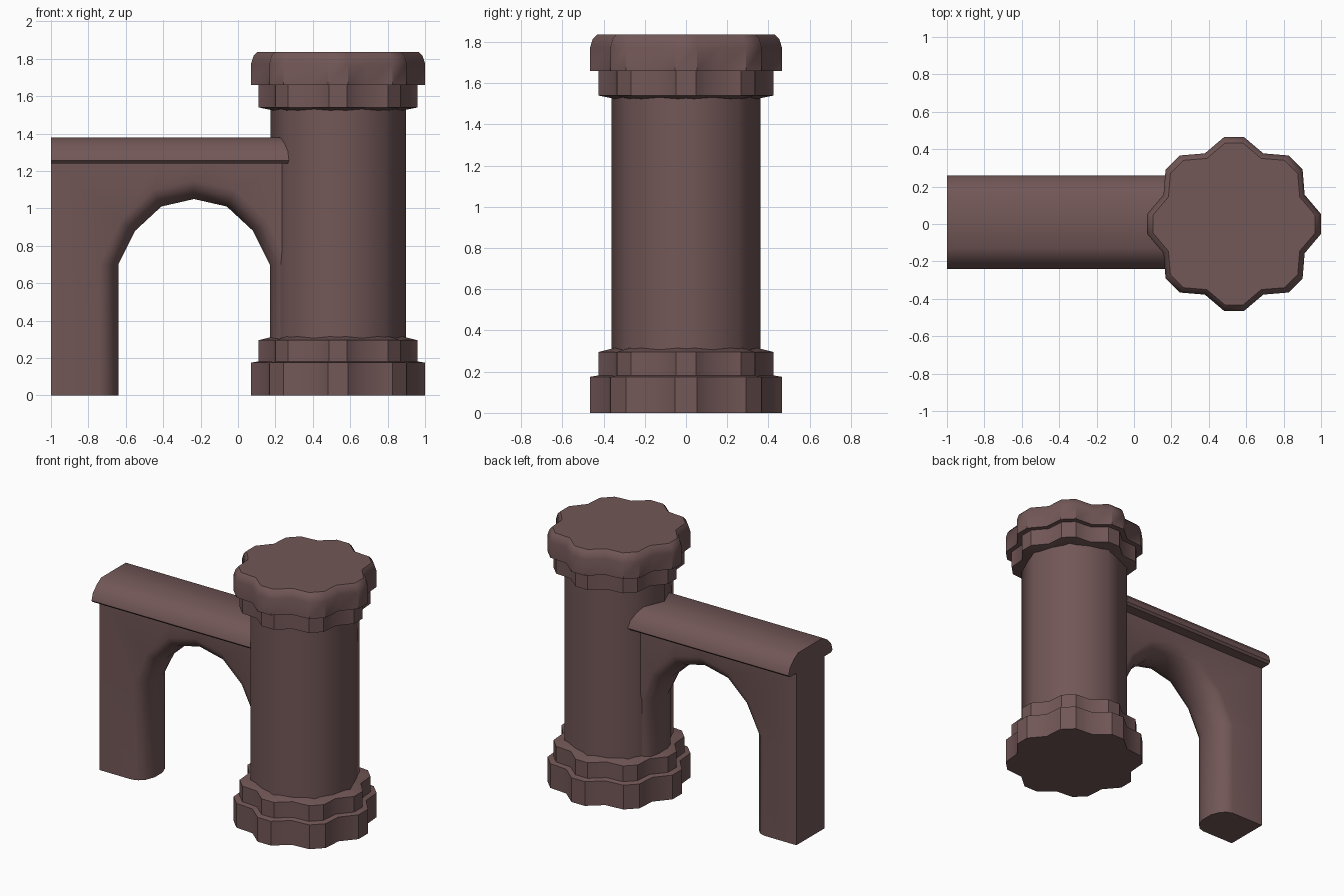
import bpy, bmesh, math

if "Cube" in bpy.data.objects:
    bpy.data.objects.remove(bpy.data.objects["Cube"])

mat = bpy.data.materials.new("brown_stone")
mat.diffuse_color = (0.17, 0.095, 0.095, 1)
mat.use_nodes = True
mat.node_tree.nodes["Principled BSDF"].inputs["Base Color"].default_value = mat.diffuse_color
CX = 0.535   # column axis
WY = 0.01    # wall centre line


def finish(name, bm, angle):
    bmesh.ops.recalc_face_normals(bm, faces=bm.faces)
    me = bpy.data.meshes.new(name)
    bm.to_mesh(me)
    bm.free()
    me.materials.append(mat)
    ob = bpy.data.objects.new(name, me)
    bpy.context.collection.objects.link(ob)
    bpy.ops.object.select_all(action='DESELECT')
    ob.select_set(True)
    bpy.context.view_layer.objects.active = ob
    bpy.ops.object.shade_smooth_by_angle(angle=math.radians(angle))
    return ob


def loft(name, rings, angle):
    """Skin closed rings of points and cap both ends."""
    bm = bmesh.new()
    vs = [[bm.verts.new(p) for p in r] for r in rings]
    n = len(vs[0])
    for a, b in zip(vs, vs[1:]):
        for i in range(n):
            j = (i + 1) % n
            bm.faces.new((a[i], a[j], b[j], b[i]))
    bm.faces.new(vs[0])
    bm.faces.new(vs[-1])
    return finish(name, bm, angle)


def lobed_ring(r, z):
    """Eight blunt lobes: two tip points and one valley point each."""
    pts = []
    for k in range(8):
        for da, s in ((-6.5, 1), (6.5, 1), (22.5, 0.873)):
            a = math.radians(45 * k + da)
            pts.append((CX + r * s * math.cos(a), r * s * math.sin(a), z))
    return pts


def octagon(r, z):
    return [(CX + r * math.cos(k * math.pi / 4), r * math.sin(k * math.pi / 4), z)
            for k in range(8)]


# column
base = [(.468, 0), (.468, .175), (.428, .182), (.428, .295), (.34, .317)]
cap = [(.34, 1.522), (.428, 1.54), (.428, 1.66), (.468, 1.66),
       (.468, 1.775), (.455, 1.815), (.435, 1.835)]
loft("column_base", [lobed_ring(r, z) for r, z in base], 40)
loft("column_shaft", [octagon(.362, .1), octagon(.362, 1.7)], 46)
loft("column_cap", [lobed_ring(r, z) for r, z in cap], 40)

# wall coping
half = [(.235, 1.24), (.25, 1.255), (.235, 1.305), (.19, 1.35), (.14, 1.38)]
section = half + [(-y, z) for y, z in reversed(half)]
loft("wall_coping", [[(x, y + WY, z) for y, z in section] for x in (-1, .3)], 40)

# arched wall: rounded soffit section carried around the opening
AX = -.235
arch = [(-.405, -.70), (-.405, 0), (-.315, .18), (-.175, .31), (0, .35)]
arch += [(-x, z) for x, z in reversed(arch[:-1])]
outer = [(-1, 0), (-1, .7), (-1, 1.25), (-.41, 1.25), (AX, 1.25),
         (-.06, 1.25), (.3, 1.25), (.3, .7), (.3, 0)]
side = [(.1, .16), (.06, .145), (.025, .11), (0, .045)]
soffit = side + [(d, -y) for d, y in reversed(side)]
rings = []
for (x, z), (ox, oz) in zip(arch, outer):
    ring = [(ox, .16 + WY, oz)]
    for d, y in soffit:
        sz = (.35 + d) / .35 if z > 0 else 1
        ring.append((AX + x * (.405 + d) / .405, y + WY, .7 + z * sz))
    ring.append((ox, -.16 + WY, oz))
    rings.append(ring)
loft("arched_wall", rings, 40)
